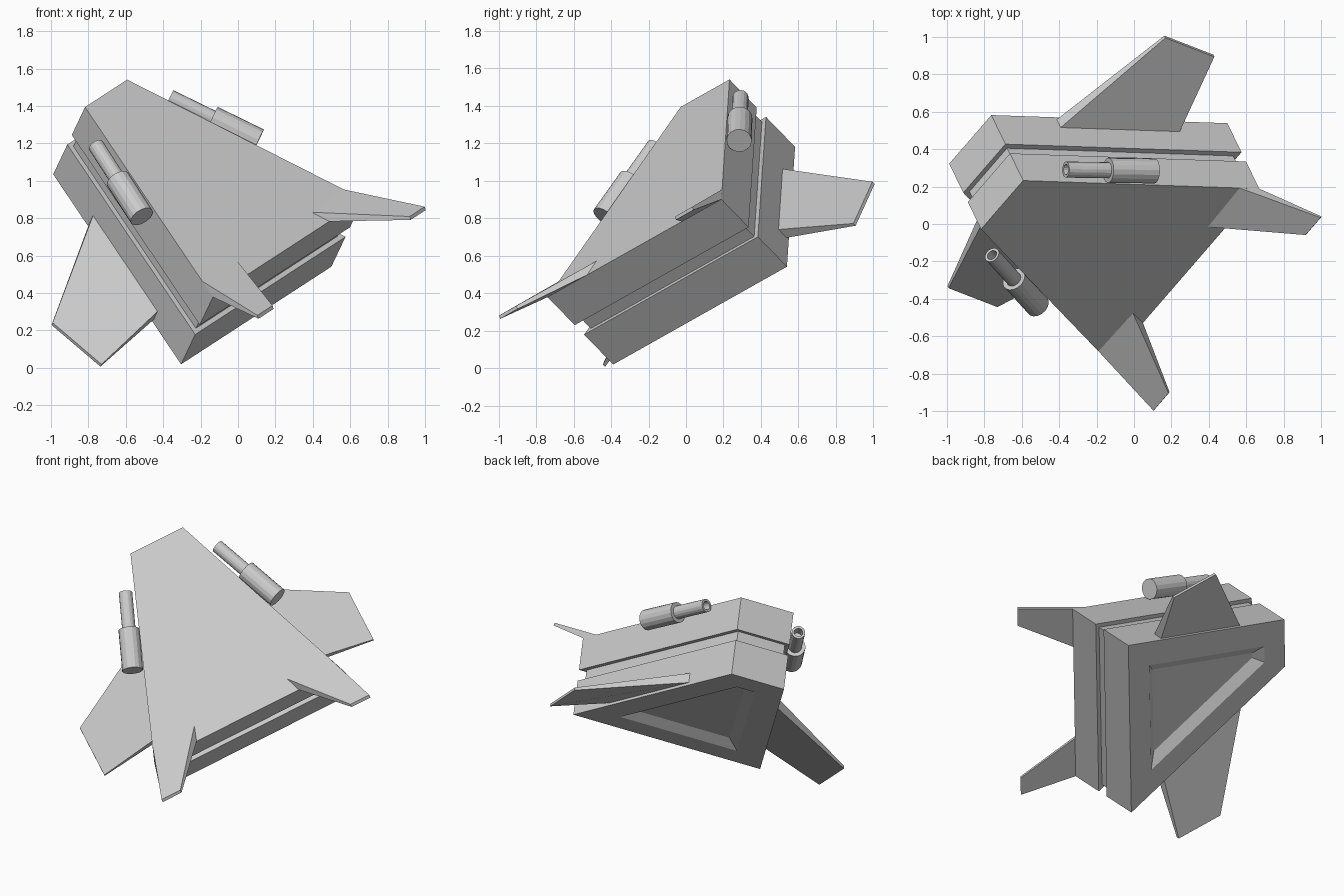
import bpy, bmesh, math
from mathutils import Vector, Matrix

if "Cube" in bpy.data.objects:
    bpy.data.objects.remove(bpy.data.objects["Cube"])

# Craft frame: x = right, y = toward the nose, z = out of the top plate
Y = Vector((-0.730, 0.283, 0.621)).normalized()
Z = Vector((0.32, -0.66, 0.68))
X = Y.cross(Z).normalized()
Z = X.cross(Y)
FRAME = Matrix.Translation((0.0975, 0.075, 0.28)) @ Matrix((X, Y, Z)).transposed().to_4x4()

LENGTH, TAIL, NOSE, THICK = 1.332, 0.667, 0.187, 0.53
SLOPE = (TAIL - NOSE) / LENGTH
SEC = math.hypot(1, SLOPE)


def loft(name, loops, mirror=False):
    """Skin a series of equal-length loops and cap both ends."""
    bm = bmesh.new()
    rings = [[bm.verts.new(p) for p in loop] for loop in loops]
    n = len(rings[0])
    for a, b in zip(rings, rings[1:]):
        for i in range(n):
            j = (i + 1) % n
            bm.faces.new((a[i], a[j], b[j], b[i]))
    bm.faces.new(rings[0])
    bm.faces.new(rings[-1])
    bmesh.ops.recalc_face_normals(bm, faces=bm.faces)
    me = bpy.data.meshes.new(name)
    bm.to_mesh(me)
    bm.free()
    ob = bpy.data.objects.new(name, me)
    bpy.context.collection.objects.link(ob)
    ob.matrix_world = FRAME
    if mirror:
        mod = ob.modifiers.new("mirror", 'MIRROR')
        mod.use_mirror_merge = False
    return ob


def trapezoid(inset, z):
    """Hull outline, moved inward evenly by inset."""
    y0, y1 = inset, LENGTH - inset
    w0, w1 = (TAIL - SLOPE * y - SEC * inset for y in (y0, y1))
    return [(-w0, y0, z), (w0, y0, z), (w1, y1, z), (-w1, y1, z)]


# Hull: sunken underside, lower block, groove, upper block
loft("hull", [trapezoid(d, z) for d, z in (
    (0.24, 0.045), (0.175, 0), (0, 0), (0, 0.235),
    (0.028, 0.235), (0.028, 0.31), (0, 0.31), (0, THICK))])

# Side wings, drooping from the lower block
loft("side_wing", [
    [(0.559, 0.297, 0.083), (0.318, 0.969, 0.083), (0.318, 0.969, 0.018), (0.559, 0.297, 0.018)],
    [(0.962, 0.295, -0.100), (0.962, 0.653, -0.100), (0.962, 0.653, -0.118), (0.962, 0.295, -0.118)],
], mirror=True)

# Tail fins, swept back and up from the top plate corners
loft("tail_fin", [
    [(0.332, 0.10, THICK), (0.627, 0.11, THICK), (0.667, 0, THICK), (0.365, 0, THICK)],
    [(0.608, -0.308, 0.711), (0.742, -0.308, 0.711), (0.742, -0.322, 0.697), (0.608, -0.322, 0.697)],
], mirror=True)

# Guns alongside the upper block: thick breech, thin hollow barrel
rear, muzzle = Vector((0.518, 0.631, 0.5)), Vector((0.328, 1.123, 0.5))
axis = (muzzle - rear).normalized()
side, up = axis.cross(Vector((0, 0, 1))), Vector((0, 0, 1))


def ring(t, r, n=16):
    return [rear + axis * t + r * (side * math.cos(a) + up * math.sin(a))
            for a in (2 * math.pi * i / n for i in range(n))]


loft("gun", [ring(t, r) for t, r in (
    (0, 0.067), (0.275, 0.067), (0.275, 0.043),
    (0.527, 0.043), (0.527, 0.028), (0.44, 0.028))], mirror=True)
